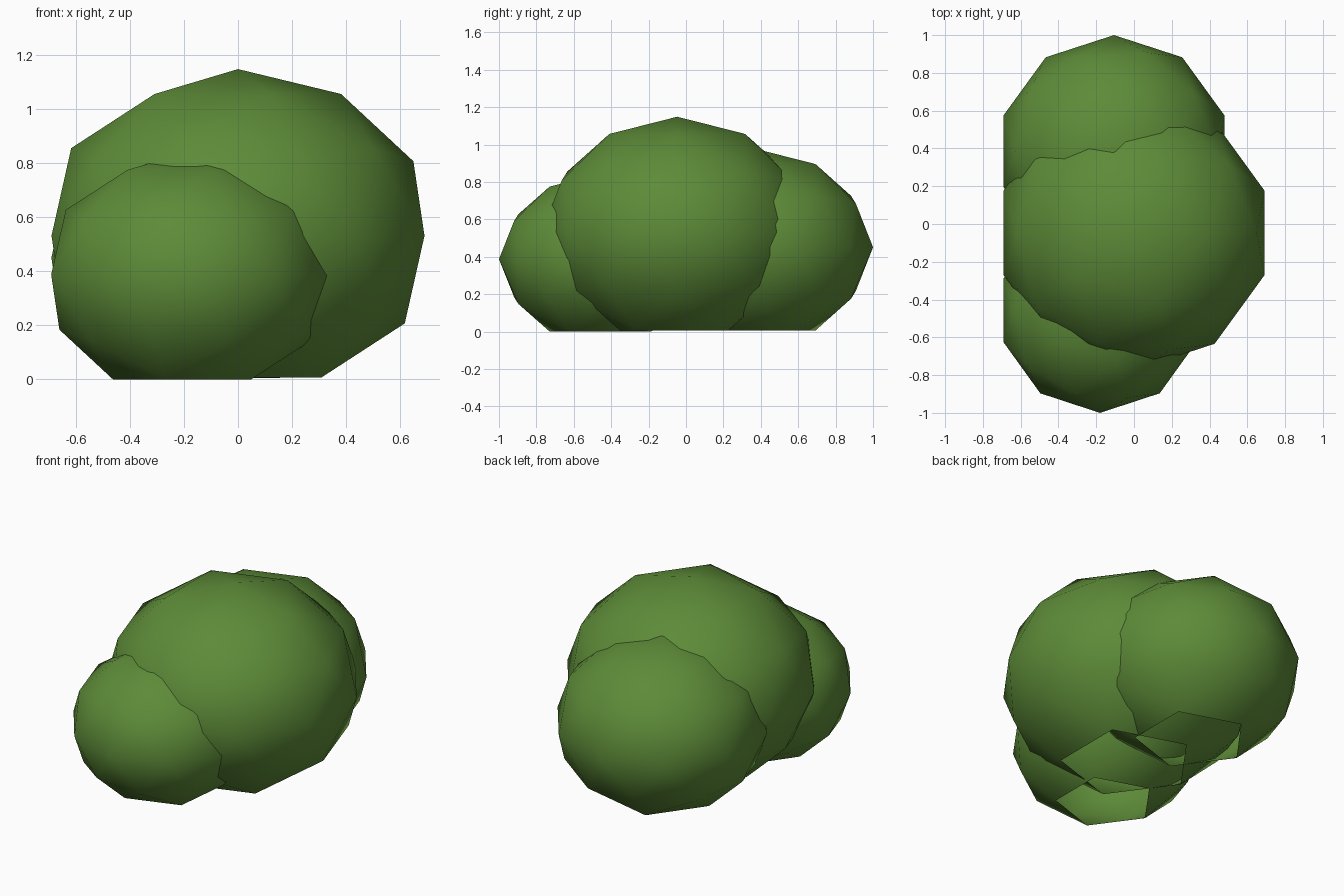
import bpy

if "Cube" in bpy.data.objects:
    bpy.data.objects.remove(bpy.data.objects["Cube"])

# Leaf material
leaf = bpy.data.materials.new("leaf_green")
leaf.diffuse_color = (0.11, 0.26, 0.04, 1)
leaf.use_nodes = True
leaf.node_tree.nodes["Principled BSDF"].inputs["Base Color"].default_value = leaf.diffuse_color


def clump(name, center, size):
    """Squashed low-poly ball, open underneath where it meets the ground."""
    mesh = bpy.data.meshes.new(name)
    bm = bmesh.new()
    bmesh.ops.create_icosphere(bm, subdivisions=2, radius=1)
    lowest = min(bm.verts, key=lambda v: v.co.z)
    bmesh.ops.delete(bm, geom=[lowest], context='VERTS')
    bmesh.ops.scale(bm, vec=size, verts=bm.verts)
    for f in bm.faces:
        f.smooth = True
    bm.to_mesh(mesh)
    bm.free()
    mesh.materials.append(leaf)
    obj = bpy.data.objects.new(name, mesh)
    obj.location = center
    bpy.context.collection.objects.link(obj)
    return obj


import bmesh

# Three overlapping clumps of the bush
clump("main_clump", (0, -0.047, 0.532), (0.726, 0.726, 0.617))
clump("front_clump", (-0.18, -0.457, 0.388), (0.538, 0.543, 0.456))
clump("back_clump", (-0.106, 0.385, 0.451), (0.615, 0.615, 0.523))
